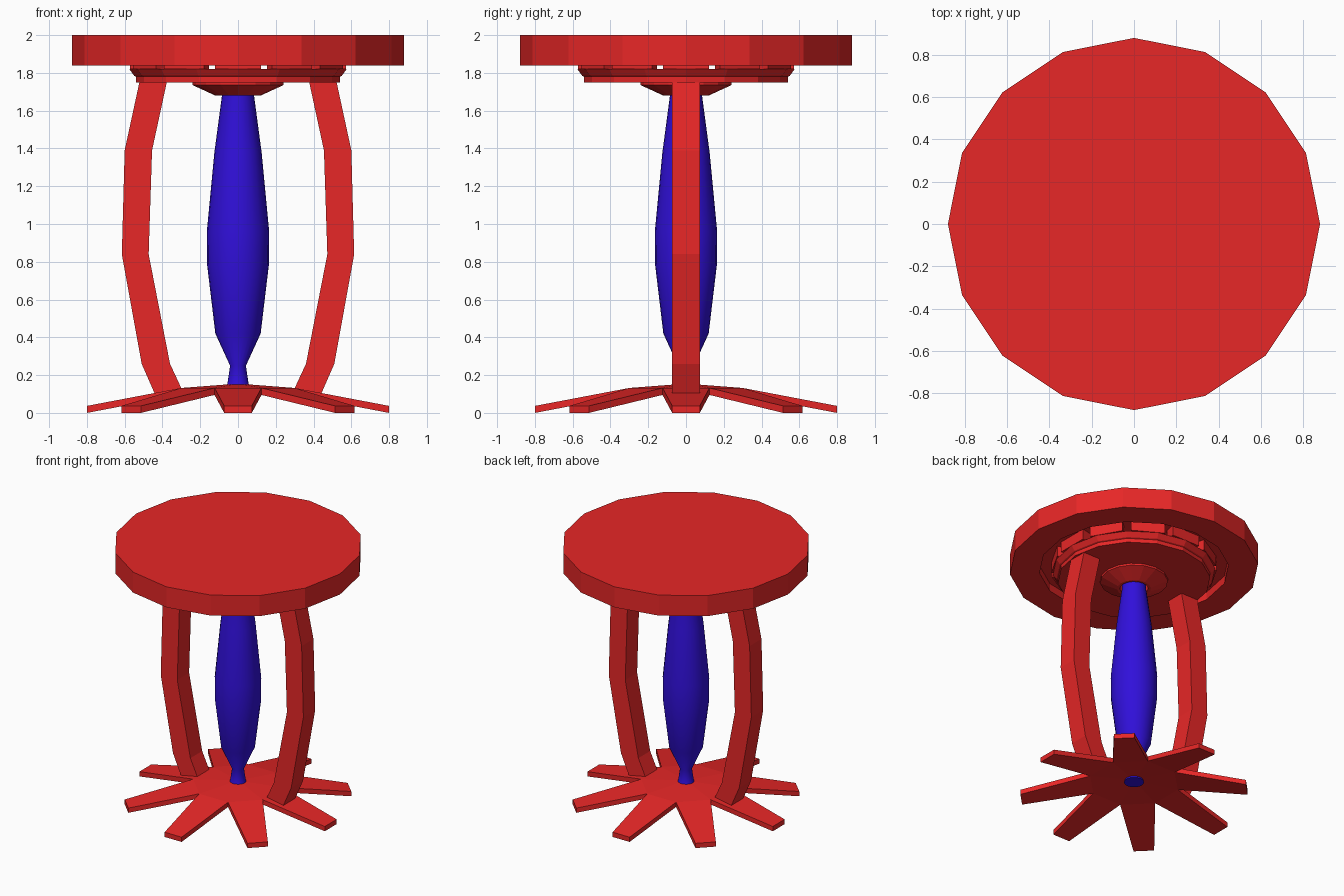
import bpy, bmesh
from math import sin, cos, tan, pi, radians

if "Cube" in bpy.data.objects:
    bpy.data.objects.remove(bpy.data.objects["Cube"])


def material(name, col):
    m = bpy.data.materials.new(name)
    m.diffuse_color = col
    m.use_nodes = True
    m.node_tree.nodes["Principled BSDF"].inputs["Base Color"].default_value = m.diffuse_color
    return m


RED = material("red", (0.8, 0.02, 0.02, 1))
BLUE = material("blue", (0.03, 0.005, 0.7, 1))


def make(name, verts, faces, mat):
    me = bpy.data.meshes.new(name)
    me.from_pydata(verts, [], faces)
    bm = bmesh.new()
    bm.from_mesh(me)
    bmesh.ops.remove_doubles(bm, verts=bm.verts, dist=1e-5)
    bmesh.ops.recalc_face_normals(bm, faces=bm.faces)
    bm.to_mesh(me)
    bm.free()
    ob = bpy.data.objects.new(name, me)
    bpy.context.collection.objects.link(ob)
    me.materials.append(mat)
    return ob


def lathe(name, profile, n, mat, smooth=False):
    """Revolve (radius, z) points; both ends sit on the axis."""
    verts = [(r * cos(2 * pi * i / n), r * sin(2 * pi * i / n), z)
             for r, z in profile for i in range(n)]
    faces = []
    for k in range(len(profile) - 1):
        a, b = k * n, (k + 1) * n
        for i in range(n):
            j = (i + 1) % n
            if profile[k][0] == 0:
                faces.append((a, b + i, b + j))
            elif profile[k + 1][0] == 0:
                faces.append((a + i, a + j, b))
            else:
                faces.append((a + i, a + j, b + j, b + i))
    ob = make(name, verts, faces, mat)
    bm = bmesh.new()
    bm.from_mesh(ob.data)
    bmesh.ops.delete(bm, geom=[v for v in bm.verts if not v.link_faces], context='VERTS')
    bm.to_mesh(ob.data)
    bm.free()
    if smooth:
        bpy.ops.object.select_all(action='DESELECT')
        ob.select_set(True)
        bpy.context.view_layer.objects.active = ob
        bpy.ops.object.shade_smooth_by_angle(angle=radians(40))
    return ob


# Cover plate with a recess underneath
lathe("cover_plate", [(0, 2), (0.88, 2), (0.88, 1.84), (0.67, 1.84), (0.67, 1.9), (0, 1.9)], 16, RED)

# Flange and open collar below the plate
lathe("flange", [(0, 1.82), (0.575, 1.82), (0.55, 1.785), (0.54, 1.78), (0.54, 1.75), (0, 1.75)], 16, RED)
lathe("collar", [(0, 1.75), (0.24, 1.75), (0.24, 1.735), (0.12, 1.68), (0.1, 1.68), (0.1, 1.735), (0, 1.735)], 16, RED)

# Ring of blocks between flange and plate
verts, faces = [], []
for k in range(12):
    mid = 2 * pi * k / 12
    b = len(verts)
    for z in (1.82, 1.9):
        for r, s in ((0.5, -1), (0.585, -1), (0.585, 1), (0.5, 1)):
            a = mid + s * radians(12)
            verts.append((r * cos(a), r * sin(a), z))
    faces += [tuple(b + i for i in f) for f in
              ((0, 1, 2, 3), (4, 5, 6, 7), (0, 1, 5, 4), (1, 2, 6, 5), (2, 3, 7, 6), (3, 0, 4, 7))]
make("flange_blocks", verts, faces, RED)

# Blue bulb
lathe("bulb", [(0, 0.1), (0.07, 0.1), (0.055, 0.16), (0.042, 0.25), (0.12, 0.42), (0.163, 0.78),
               (0.165, 0.96), (0.125, 1.38), (0.085, 1.68), (0.085, 1.735), (0, 1.735)], 24, BLUE, True)

# Two bent arms: outer and inner edge of the profile in the xz plane
outer = [(0.52, 1.76), (0.60, 1.39), (0.615, 0.84), (0.51, 0.26), (0.44, 0.1)]
inner = [(0.375, 1.76), (0.455, 1.39), (0.473, 0.84), (0.36, 0.26), (0.295, 0.12)]
for side, name in ((1, "right_arm"), (-1, "left_arm")):
    verts, faces = [], []
    for (xo, zo), (xi, zi) in zip(outer, inner):
        verts += [(side * x, y, z) for x, y, z in
                  ((xo, -0.073, zo), (xo, 0.073, zo), (xi, 0.073, zi), (xi, -0.073, zi))]
    for k in range(4):
        for i in range(4):
            j = (i + 1) % 4
            faces.append((4 * k + i, 4 * k + j, 4 * k + 4 + j, 4 * k + 4 + i))
    faces += [(0, 1, 2, 3), (16, 17, 18, 19)]
    make(name, verts, faces, RED)

# Eight-spoke deflector: one sector repeated around the axis
root = 0.30
half = root * tan(pi / 8)
sector = [(0, 0, 0.155), (root, -half, 0.132), (0.8, -0.073, 0.037), (0.8, 0.073, 0.037), (root, half, 0.132)]
verts, faces = [], []
for k in range(8):
    c, s = cos(k * pi / 4), sin(k * pi / 4)
    b = len(verts)
    for drop in (0, 0.037):
        verts += [(x * c - y * s, x * s + y * c, z - drop) for x, y, z in sector]
    for o in (0, 5):
        faces += [(b + o, b + o + 1, b + o + 4), (b + o + 1, b + o + 2, b + o + 3, b + o + 4)]
    faces += [(b + i, b + i + 1, b + i + 6, b + i + 5) for i in (1, 2, 3)]
make("deflector", verts, faces, RED)
